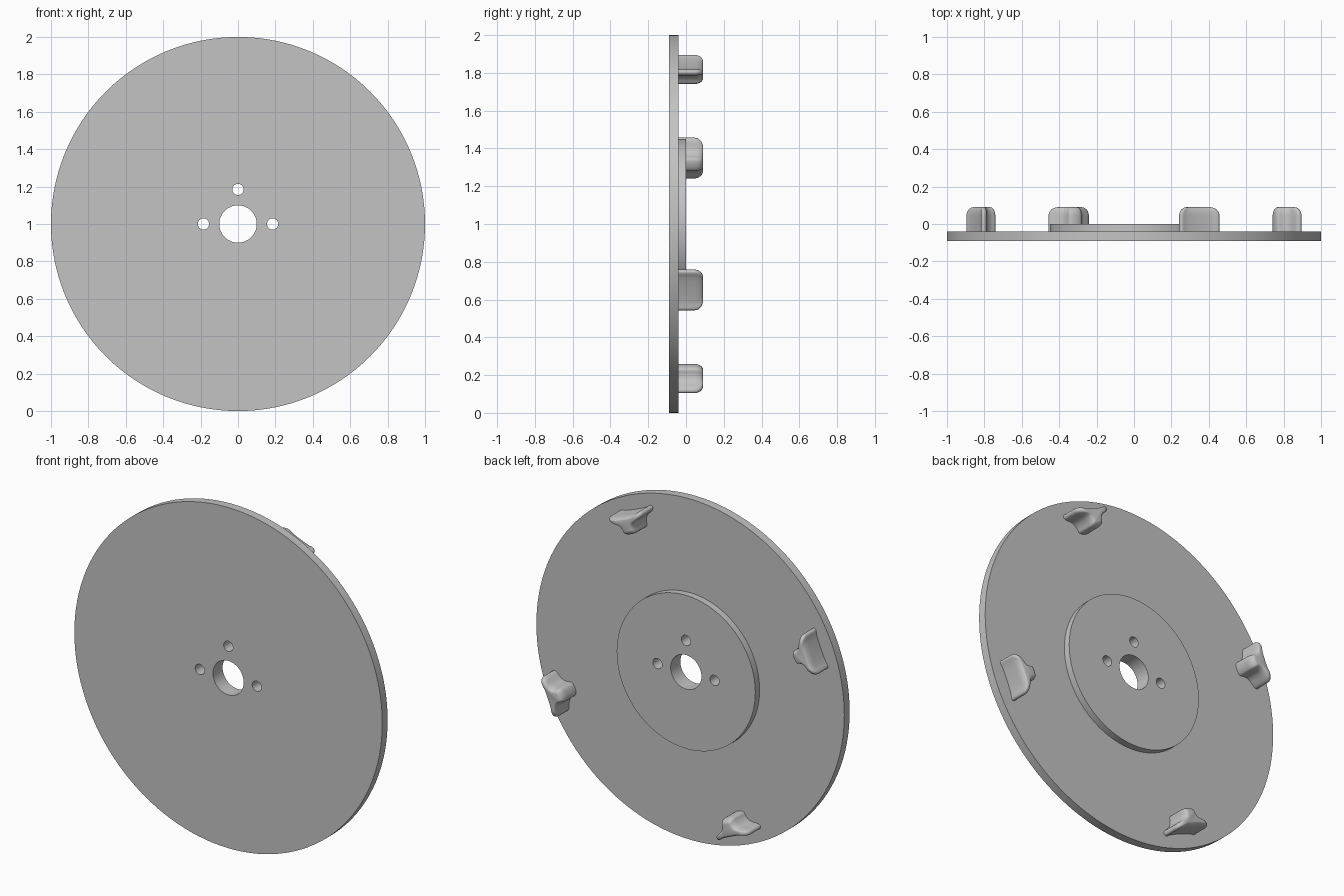
import bpy, bmesh
from math import sin, cos, pi, radians

if "Cube" in bpy.data.objects:
    bpy.data.objects.remove(bpy.data.objects["Cube"])

CENTRE_Z = 1.0
steel = bpy.data.materials.new("grey_steel")
steel.use_nodes = True
GREY = (0.55, 0.55, 0.55, 1)
steel.diffuse_color = GREY
steel.node_tree.nodes["Principled BSDF"].inputs["Base Color"].default_value = GREY


def loft(name, rings):
    """Closed solid through rings of (x, y, z) points, capped at both ends."""
    bm = bmesh.new()
    loops = [[bm.verts.new(p) for p in ring] for ring in rings]
    for a, b in zip(loops, loops[1:]):
        n = len(a)
        for i in range(n):
            j = (i + 1) % n
            bm.faces.new((a[i], a[j], b[j], b[i]))
    bm.faces.new(loops[0])
    bm.faces.new(loops[-1])
    bmesh.ops.recalc_face_normals(bm, faces=bm.faces)
    mesh = bpy.data.meshes.new(name)
    bm.to_mesh(mesh)
    bm.free()
    mesh.materials.append(steel)
    obj = bpy.data.objects.new(name, mesh)
    bpy.context.collection.objects.link(obj)
    return obj


def circle(radius, y, sides, x=0.0, z=0.0):
    return [(x + radius * cos(2 * pi * i / sides), y,
             CENTRE_Z + z + radius * sin(2 * pi * i / sides)) for i in range(sides)]


def activate(obj):
    bpy.ops.object.select_all(action="DESELECT")
    obj.select_set(True)
    bpy.context.view_layer.objects.active = obj


def smooth(obj, degrees):
    activate(obj)
    bpy.ops.object.shade_smooth_by_angle(angle=radians(degrees))


# Plate with raised round hub on its back
disc = loft("disc_with_hub", [circle(r, y, 128) for r, y in
            ((1, -0.09), (1, -0.04), (0.45, -0.04), (0.45, 0))])

# Centre bore and three bolt holes
for radius, x, z in ((0.1, 0, 0), (0.03, 0, 0.185), (0.03, 0.185, 0), (0.03, -0.185, 0)):
    cutter = loft("hole_cutter", [circle(radius, y, 48, x, z) for y in (-0.2, 0.2)])
    cutter.hide_render = True
    cut = disc.modifiers.new("hole", "BOOLEAN")
    cut.operation = "DIFFERENCE"
    cut.solver = "EXACT"
    cut.object = cutter
    activate(disc)
    bpy.ops.object.modifier_apply(modifier=cut.name)
    bpy.data.objects.remove(cutter)
smooth(disc, 30)

# Lug outline as (tangential, radial): wide outer edge, concave flanks, blunt inner tip
half = [(0.07, 0.917), (0.112, 0.93), (0.118, 0.9), (0.06, 0.878),
        (0.04, 0.845), (0.037, 0.81)]
outline = half + [(-t, r) for t, r in reversed(half)]
for _ in range(2):
    finer = []
    for (t0, r0), (t1, r1) in zip(outline, outline[1:] + outline[:1]):
        for k in (0.25, 0.75):
            finer.append((t0 + k * (t1 - t0), r0 + k * (r1 - r0)))
    outline = finer

# Four lugs with rounded tops around the plate
MID = 0.875
TOP, ROUND = 0.09, 0.045
levels = [(-0.04, 1.0)]
for i in range(7):
    a = i * pi / 12
    levels.append((TOP - ROUND + ROUND * sin(a), 1 - 0.42 * (1 - cos(a))))
for k in range(4):
    a = radians(67.5 + 90 * k)
    rings = []
    for y, s in levels:
        ring = []
        for t, r in outline:
            t, r = t * s, MID + (r - MID) * s
            ring.append((r * cos(a) + t * sin(a), y, CENTRE_Z + r * sin(a) - t * cos(a)))
        rings.append(ring)
    smooth(loft(f"lug_{k + 1}", rings), 50)
